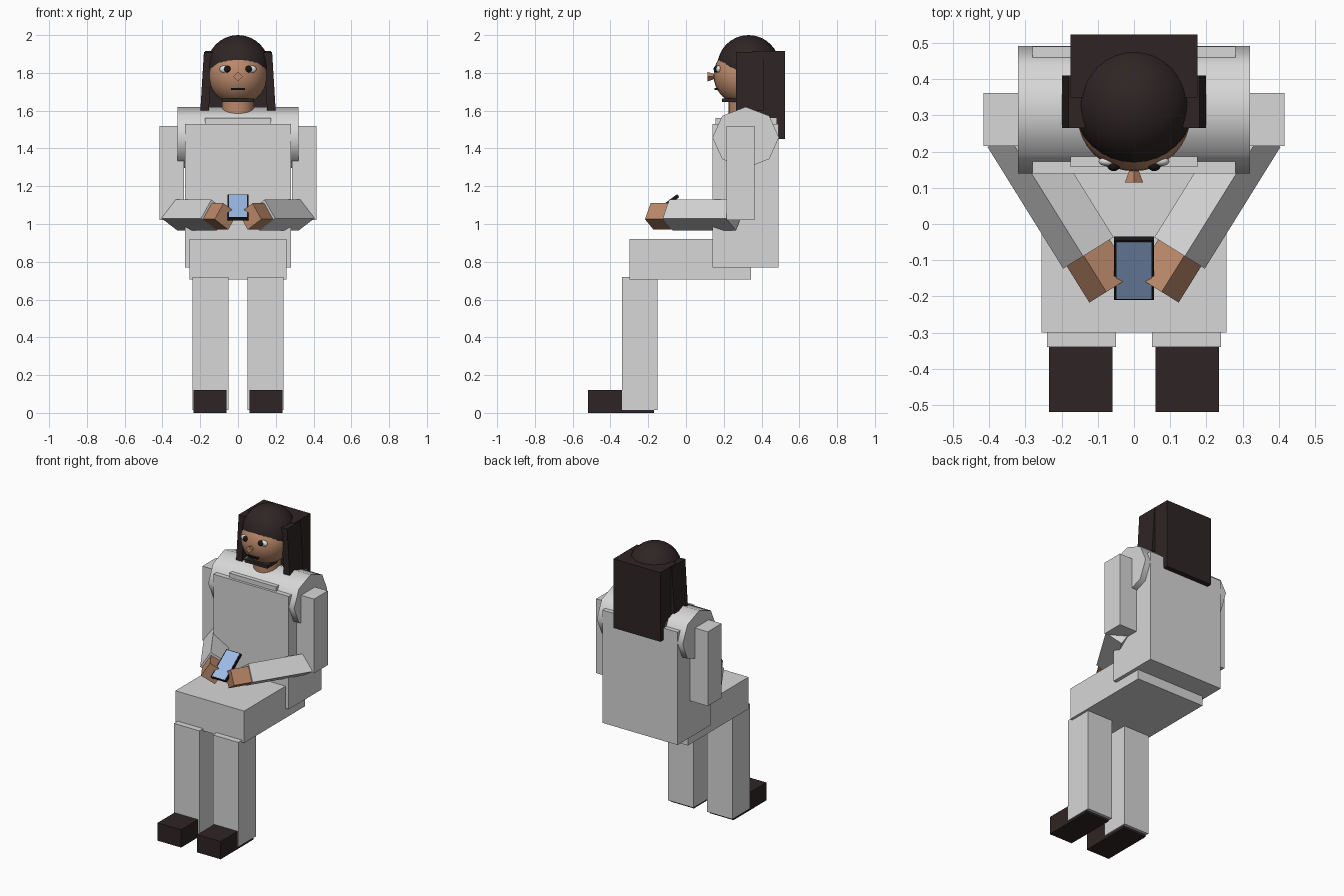
import bpy, bmesh, math
from mathutils import Vector, Matrix

if "Cube" in bpy.data.objects:
    bpy.data.objects.remove(bpy.data.objects["Cube"])


def material(name, rgb):
    m = bpy.data.materials.new(name)
    m.diffuse_color = (*rgb, 1)
    m.use_nodes = True
    m.node_tree.nodes["Principled BSDF"].inputs["Base Color"].default_value = m.diffuse_color
    return m


CLOTH = material("light grey cloth", (0.68, 0.68, 0.68))
SKIN = material("tan skin", (0.50, 0.25, 0.145))
HAIR = material("dark brown", (0.028, 0.018, 0.018))
BLACK = material("black", (0.010, 0.009, 0.010))
WHITE = material("eye white", (0.75, 0.75, 0.75))
SCREEN = material("screen blue", (0.36, 0.53, 0.86))


def finish(name, bm, mat, smooth=None):
    bmesh.ops.recalc_face_normals(bm, faces=bm.faces)
    me = bpy.data.meshes.new(name)
    bm.to_mesh(me)
    bm.free()
    me.materials.append(mat)
    ob = bpy.data.objects.new(name, me)
    bpy.context.collection.objects.link(ob)
    if smooth:
        bpy.ops.object.select_all(action='DESELECT')
        ob.select_set(True)
        bpy.context.view_layer.objects.active = ob
        bpy.ops.object.shade_smooth_by_angle(angle=math.radians(smooth))
    return ob


def box(name, mat, x, y, z, rot=None):
    """Box from min/max ranges, optionally turned about its centre."""
    bm = bmesh.new()
    size = [r[1] - r[0] for r in (x, y, z)]
    mid = Vector([(r[0] + r[1]) / 2 for r in (x, y, z)])
    m = Matrix.Translation(mid) @ (rot or Matrix()) @ Matrix.Diagonal((*size, 1))
    bmesh.ops.create_cube(bm, size=1, matrix=m)
    return finish(name, bm, mat)


def ball(name, mat, centre, radii, seg=32):
    bm = bmesh.new()
    m = Matrix.Translation(centre) @ Matrix.Diagonal((*radii, 1))
    bmesh.ops.create_uvsphere(bm, u_segments=seg, v_segments=seg // 2, radius=1, matrix=m)
    return finish(name, bm, mat, 60)


def cone(name, mat, centre, r1, r2, depth, seg, rot=None, scale=(1, 1, 1), smooth=None):
    bm = bmesh.new()
    m = Matrix.Translation(centre) @ Matrix.Diagonal((*scale, 1)) @ (rot or Matrix())
    bmesh.ops.create_cone(bm, cap_ends=True, segments=seg, radius1=r1, radius2=r2,
                          depth=depth, matrix=m)
    return finish(name, bm, mat, smooth)


def rolled_bar(name, mat, start, end, r, side):
    """Square bar between two points, rolled about its length."""
    a, b = Vector(start), Vector(end)
    d = (b - a).normalized()
    out = Vector((-d.y, d.x, 0)) * (1 if -d.y * side > 0 else -1)
    corners = [(1, -0.21), (0.21, 1), (-1, 0.21), (-0.21, -1)]
    bm = bmesh.new()
    rings = [[bm.verts.new(p + out * u * r + Vector((0, 0, w * r))) for u, w in corners]
             for p in (a, b)]
    for ring in rings:
        bm.faces.new(ring)
    for i in range(4):
        j = (i + 1) % 4
        bm.faces.new((rings[0][i], rings[0][j], rings[1][j], rings[1][i]))
    return finish(name, bm, mat)


def span(s, a, b):
    return tuple(sorted((s * a, s * b)))


# body
box("torso", CLOTH, (-0.28, 0.28), (0.14, 0.49), (0.77, 1.53))
box("collar", CLOTH, (-0.175, 0.175), (0.157, 0.48), (1.45, 1.56))
box("thighs", CLOTH, (-0.256, 0.256), (-0.30, 0.345), (0.705, 0.92))
cone("shoulders", CLOTH, (0, 0.316, 1.458), 1, 1, 0.64, 8,
     Matrix.Rotation(math.pi / 2, 4, 'Y'), (1, 0.176, 0.162), 60)

# limbs, both sides
for s, side in ((1, "left"), (-1, "right")):
    box(side + "_lower_leg", CLOTH, span(s, 0.05, 0.24), (-0.34, -0.15), (0.015, 0.72))
    box(side + "_shoe", HAIR, span(s, 0.06, 0.235), (-0.52, -0.17), (0, 0.12))
    box(side + "_upper_arm", CLOTH, span(s, 0.285, 0.416), (0.215, 0.362), (1.02, 1.52))
    rolled_bar(side + "_forearm", CLOTH, (s * 0.335, 0.256, 1.047),
               (s * 0.126, -0.08, 1.047), 0.082, s)
    rolled_bar(side + "_hand", SKIN, (s * 0.142, -0.055, 1.04),
               (s * 0.064, -0.18, 1.04), 0.07, s)
    # side lock of hair, leaning out at the bottom
    box(side + "_hair_lock", HAIR, span(s, 0.145, 0.19), (0.265, 0.41), (1.60, 1.91),
        Matrix.Rotation(s * math.radians(-3.5), 4, 'Y'))
    # eye
    ball(side + "_eye_white", WHITE, (s * 0.07, 0.173, 1.82), (0.028, 0.014, 0.02), 16)
    ball(side + "_pupil", BLACK, (s * 0.056, 0.162, 1.82), (0.018, 0.016, 0.018), 16)

# head
cone("neck", SKIN, (0, 0.31, 1.58), 0.085, 0.085, 0.2, 24, smooth=40)
ball("head", SKIN, (0, 0.303, 1.787), (0.157, 0.157, 0.157))
ball("hair_cap", HAIR, (0, 0.331, 1.835), (0.165, 0.165, 0.165))
box("back_hair", HAIR, (-0.175, 0.175), (0.35, 0.523), (1.45, 1.915))
cone("nose", SKIN, (0, 0.15, 1.78), 0.025, 0, 0.07, 4,
     Matrix.Rotation(-math.pi / 2, 4, 'X'))
box("mouth", BLACK, (-0.037, 0.037), (0.152, 0.19), (1.709, 1.719))
box("chin_beard", HAIR, (-0.085, 0.085), (0.19, 0.30), (1.645, 1.665))

# phone, tilted so the screen faces up and forward
tilt = Matrix.Rotation(math.radians(37), 4, 'X')
box("phone_case", BLACK, (-0.055, 0.055), (-0.225, -0.02), (1.079, 1.097), tilt)
lift = tilt @ Vector((0, 0, 0.009))
c = Vector((0, -0.1225, 1.088)) + lift
box("phone_screen", SCREEN, (-0.048, 0.048), (c.y - 0.098, c.y + 0.098),
    (c.z - 0.002, c.z + 0.002), tilt)
